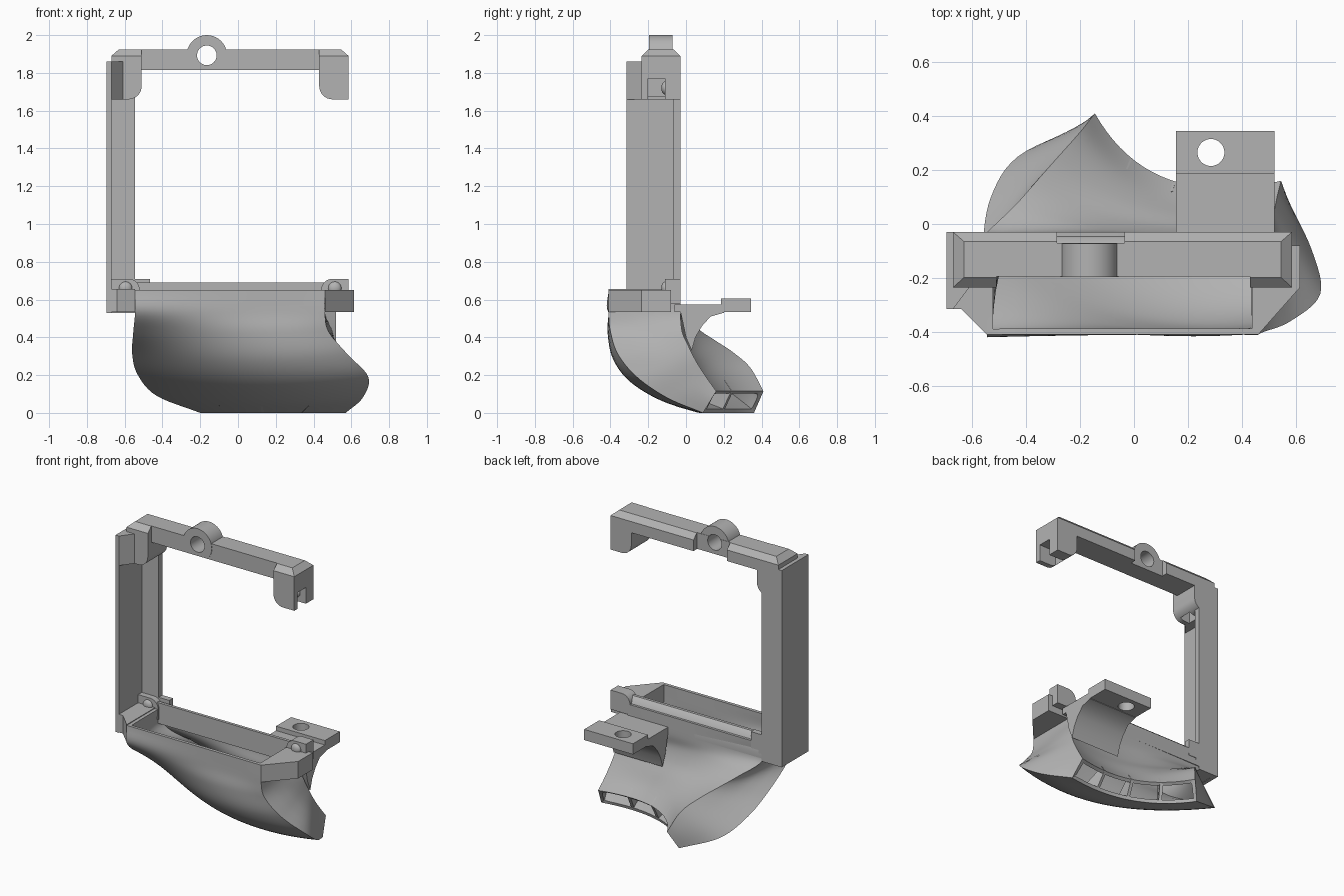
import bpy, bmesh, math
from mathutils import Vector

old = bpy.data.objects.get("Cube")
if old:
    bpy.data.objects.remove(old, do_unlink=True)

grey = bpy.data.materials.new("plain grey")
grey.use_nodes = True
colour = (0.45, 0.45, 0.45, 1)
grey.diffuse_color = colour
grey.node_tree.nodes["Principled BSDF"].inputs["Base Color"].default_value = colour


def finish(name, bm):
    bmesh.ops.recalc_face_normals(bm, faces=bm.faces)
    mesh = bpy.data.meshes.new(name)
    bm.to_mesh(mesh)
    bm.free()
    mesh.materials.append(grey)
    obj = bpy.data.objects.new(name, mesh)
    bpy.context.collection.objects.link(obj)
    return obj


def activate(obj):
    bpy.ops.object.select_all(action='DESELECT')
    obj.select_set(True)
    bpy.context.view_layer.objects.active = obj


def smooth(obj, degrees=35):
    activate(obj)
    bpy.ops.object.shade_smooth_by_angle(angle=math.radians(degrees))
    return obj


def prism(name, outline, axis, lo, hi):
    """Extrude a 2D outline along one axis."""
    place = {'x': lambda p, d: (d, p[0], p[1]),
             'y': lambda p, d: (p[0], d, p[1]),
             'z': lambda p, d: (p[0], p[1], d)}[axis]
    bm = bmesh.new()
    ends = [[bm.verts.new(place(p, d)) for p in outline] for d in (lo, hi)]
    bm.faces.new(ends[0])
    bm.faces.new(ends[1])
    count = len(outline)
    for i in range(count):
        j = (i + 1) % count
        bm.faces.new((ends[0][i], ends[0][j], ends[1][j], ends[1][i]))
    return finish(name, bm)


def box(name, xs, ys, zs):
    return prism(name, [(xs[0], ys[0]), (xs[1], ys[0]), (xs[1], ys[1]), (xs[0], ys[1])], 'z', *zs)


def chamfered_box(name, xs, ys, zs, x_in, front_in, back_in, drop):
    """Box whose top edges slope inwards over the height drop."""
    bm = bmesh.new()
    rings = []
    for z, f in ((zs[0], 0), (zs[1] - drop, 0), (zs[1], 1)):
        x0, x1 = xs[0] + f * x_in[0], xs[1] - f * x_in[1]
        y0, y1 = ys[0] + f * front_in, ys[1] - f * back_in
        rings.append([bm.verts.new((x, y, z)) for x, y in ((x0, y0), (x1, y0), (x1, y1), (x0, y1))])
    for a, b in zip(rings, rings[1:]):
        for i in range(4):
            j = (i + 1) % 4
            bm.faces.new((a[i], a[j], b[j], b[i]))
    bm.faces.new(rings[0])
    bm.faces.new(rings[2])
    return finish(name, bm)


def arc(cx, cy, r, start, end, steps=10):
    angles = [math.radians(start + (end - start) * i / steps) for i in range(steps + 1)]
    return [(cx + r * math.cos(a), cy + r * math.sin(a)) for a in angles]


def circle(cx, cy, r):
    return arc(cx, cy, r, 0, 360, 40)[:-1]


def cut(obj, cutter):
    activate(obj)
    mod = obj.modifiers.new("cut", 'BOOLEAN')
    mod.object = cutter
    mod.solver = 'EXACT'
    bpy.ops.object.modifier_apply(modifier=mod.name)
    bpy.data.objects.remove(cutter, do_unlink=True)


def dome(name, centre, r):
    bm = bmesh.new()
    bmesh.ops.create_uvsphere(bm, u_segments=20, v_segments=12, radius=r)
    for v in bm.verts:
        v.co.y *= 0.6
        v.co += Vector(centre)
    smooth(finish(name, bm))


# Top bar with eyelet
bar = chamfered_box("top_bar", (-.67, .585), (-.195, -.03), (1.815, 1.925), (.04, .04), 0, .035, .035)
cut(bar, box("notch_cutter", (-.285, -.035), (-.07, .1), (1.7, 2.1)))
cut(bar, prism("hole_cutter", circle(-.165, 1.893, .052), 'y', -.4, .2))
eyelet = prism("eyelet", circle(-.165, 1.893, .107), 'y', -.197, -.072)
cut(eyelet, box("trim_cutter", (-.4, .1), (-.4, .1), (1.6, 1.816)))
cut(eyelet, prism("hole_cutter", circle(-.165, 1.893, .052), 'y', -.4, .2))
smooth(bar)
smooth(eyelet)

# Slotted claws at both ends of the top bar
for side, outer, inner in (("right", -.67, -.51), ("left", .585, .43)):
    s = 1 if inner > outer else -1
    r = .07
    corner = [(inner - s * r + s * r * math.cos(a), 1.66 + r - r * math.sin(a))
              for a in [math.pi / 2 * i / 8 for i in range(9)]]
    claw = prism(side + "_claw", [(outer, 1.66), (outer, 1.89), (inner, 1.89)] + corner, 'y', -.235, -.03)
    lo, hi = sorted((outer - s * .1, inner - s * .03))
    cut(claw, box("slot_cutter", (lo, hi), (-.2, -.11), (1.6, 1.77)))
    smooth(claw)
    lo, hi = sorted((outer, inner))
    slopes = (.04, 0) if s > 0 else (0, .04)
    chamfered_box(side + "_claw_cap", (lo, hi), (-.235, -.03), (1.88, 1.925), slopes, .037, .035, .035)
    dome(side + "_claw_pin", ((outer + inner) / 2, -.11, 1.72), .035)

# Upright column, L-shaped in plan, with thicker head
prism("column", [(-.695, -.315), (-.67, -.315), (-.67, -.07), (-.545, -.07), (-.545, -.03), (-.695, -.03)],
      'z', .53, 1.86)
prism("column_head", [(-.695, -.315), (-.67, -.315), (-.61, -.235), (-.61, -.03), (-.695, -.03)],
      'z', 1.66, 1.86)

# Side ears of the lower frame
prism("right_ear", [(-.545, -.41), (-.64, -.315), (-.695, -.315), (-.695, -.03), (-.545, -.03)], 'z', .533, .655)
prism("left_ear", [(.46, -.41), (.615, -.235), (.615, -.08), (.46, -.08)], 'z', .535, .65)

# Rear rail with rounded back, and its end clips
smooth(prism("rear_rail", [(-.1, .55), (-.03, .55), (-.03, .58), (-.037, .63), (-.055, .67), (-.08, .69), (-.1, .69)],
             'x', -.545, .46))
box("rail_step", (-.545, -.465), (-.07, -.03), (.6, .71))
for side, outer, inner in (("right", -.67, -.52), ("left", .585, .44)):
    s = 1 if inner > outer else -1
    corner = [(inner - s * .06 * (1 - math.cos(a)), .65 + .06 * math.sin(a))
              for a in [math.pi / 2 * i / 8 for i in range(9)]]
    smooth(prism(side + "_clip", [(outer, .58), (inner, .58)] + corner + [(outer, .71)], 'y', -.11, -.03))
    dome(side + "_clip_pin", ((outer + inner) / 2, -.11, .66), .035)

# Rear shelf with screw hole and curved gusset
shelf = prism("shelf", [(-.06, .533), (.345, .533), (.345, .605), (.185, .605), (.185, .575), (-.06, .575)],
              'x', .155, .52)
cut(shelf, prism("hole_cutter", circle(.285, .265, .05), 'z', .4, .8))
smooth(shelf)
smooth(prism("shelf_gusset", [(-.03, .54), (.2, .54), (.2, .53), (.13, .51), (.085, .46), (.05, .4), (.03, .33), (0, .4)],
             'x', .155, .52))

# Curved duct: six rails run from the inlet to the outlet
rails = {
    "front_l": [(-.545, -.41, .53), (-.555, -.28, .42), (-.56, -.08, .31), (-.53, .1, .2), (-.43, .25, .09), (-.2, .36, 0)],
    "front_m": [(-.04, -.41, .53), (-.03, -.4, .42), (0, -.35, .28), (.05, -.25, .16), (.1, -.08, .06), (.12, .11, 0)],
    "front_r": [(.46, -.41, .53), (.48, -.4, .43), (.58, -.36, .31), (.69, -.26, .19), (.66, -.1, .08), (.57, .09, 0)],
    "back_l": [(-.545, -.03, .53), (-.44, .07, .44), (-.36, .16, .38), (-.28, .25, .32), (-.2, .34, .24), (-.145, .41, .115)],
    "back_m": [(-.04, -.03, .53), (0, -.03, .45), (.04, 0, .36), (.08, .05, .28), (.11, .1, .2), (.13, .165, .115)],
    "back_r": [(.46, -.03, .53), (.5, -.02, .43), (.51, .01, .36), (.52, .05, .28), (.53, .1, .2), (.545, .16, .115)],
}


def along(rail, t):
    """Smooth curve through the rail points."""
    pts = [Vector(p) for p in rails[rail]]
    pts.insert(0, Vector((pts[0].x, pts[0].y, .65)))
    i = min(int(t * (len(pts) - 1)), len(pts) - 2)
    u = t * (len(pts) - 1) - i
    b, c = pts[i], pts[i + 1]
    a = pts[i - 1] if i else b * 2 - c
    d = pts[i + 2] if i + 2 < len(pts) else c * 2 - b
    return (b * 2 + (c - a) * u + (a * 2 - b * 5 + c * 4 - d) * u ** 2 + (b * 3 - a - c * 3 + d) * u ** 3) / 2


def across(side, t, u):
    """Point on the front or back wall, u running from low x to high x."""
    l, m, r = (along(side + end, t) for end in ("_l", "_m", "_r"))
    return l * (1 - u) * (1 - 2 * u) + m * 4 * u * (1 - u) + r * u * (2 * u - 1)


def shell(name, rings, thickness, offset, closed):
    bm = bmesh.new()
    grid = [[bm.verts.new(p) for p in ring] for ring in rings]
    for a, b in zip(grid, grid[1:]):
        for i in range(len(a) if closed else len(a) - 1):
            j = (i + 1) % len(a)
            bm.faces.new((a[i], a[j], b[j], b[i]))
    obj = finish(name, bm)
    activate(obj)
    mod = obj.modifiers.new("wall", 'SOLIDIFY')
    mod.thickness = thickness
    mod.offset = offset
    mod.use_even_offset = True
    bpy.ops.object.modifier_apply(modifier=mod.name)
    return smooth(obj)


def ring_at(t, n=20, m=4):
    front = [across("front", t, i / n) for i in range(n + 1)]
    back = [across("back", t, 1 - i / n) for i in range(n + 1)]
    right = [front[-1].lerp(back[0], i / m) for i in range(1, m)]
    left = [back[-1].lerp(front[0], i / m) for i in range(1, m)]
    return front + right + back + left


shell("duct", [ring_at(i / 36) for i in range(37)], .022, -1, True)

# Dividers in the outlet
for k, u in enumerate((.27, .52, .77)):
    rows = [[across("front", t, u), across("back", t, u)] for t in (.9, .95, .995)]
    shell("outlet_divider_%d" % (k + 1), rows, .02, 0, False)
